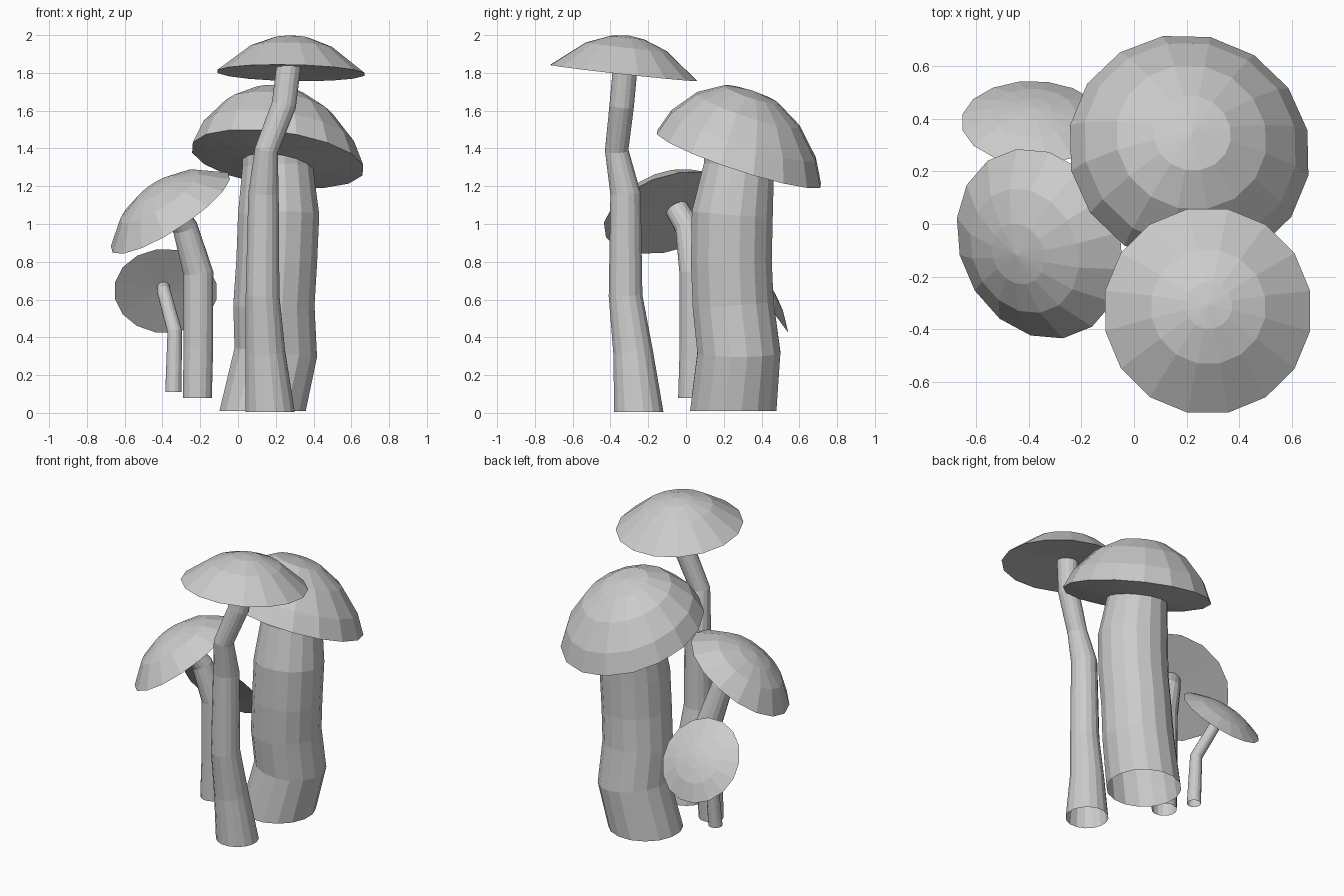
import bpy
from math import cos, sin, pi
from mathutils import Vector

if "Cube" in bpy.data.objects:
    bpy.data.objects.remove(bpy.data.objects["Cube"])

UP = Vector((0, 0, 1))
SIDES = 16


def ring(center, radius, normal):
    """Circle of points perpendicular to normal, flat side facing each axis."""
    turn = UP.rotation_difference(Vector(normal))
    points = []
    for i in range(SIDES):
        a = (i + 0.5) * 2 * pi / SIDES
        points.append(Vector(center) + turn @ Vector((radius * cos(a), radius * sin(a), 0)))
    return points


def skin(name, rings, start=None, end=None):
    """Join rings with quads; optional fan points close either end."""
    verts = [p for r in rings for p in r]
    faces = []
    last = (len(rings) - 1) * SIDES
    for i in range(SIDES):
        j = (i + 1) % SIDES
        for k in range(0, last, SIDES):
            faces.append((k + i, k + j, k + SIDES + j, k + SIDES + i))
    if start is not None:
        verts.append(start)
        faces += [((i + 1) % SIDES, i, len(verts) - 1) for i in range(SIDES)]
    if end is not None:
        verts.append(end)
        faces += [(last + i, last + (i + 1) % SIDES, len(verts) - 1) for i in range(SIDES)]
    mesh = bpy.data.meshes.new(name)
    mesh.from_pydata(verts, [], faces)
    obj = bpy.data.objects.new(name, mesh)
    bpy.context.collection.objects.link(obj)
    return obj


def stem(name, path):
    """Open tube through (x, y, z, radius) points, level at the base."""
    pts = [Vector(p[:3]) for p in path]
    rings = []
    for i, p in enumerate(path):
        before, after = pts[max(i - 1, 0)], pts[min(i + 1, len(pts) - 1)]
        rings.append(ring(pts[i], p[3], (after - before).normalized() if i else UP))
    skin(name, rings)


def cap(name, center, normal, profile, top, hollow=0.0, lean=(0, 0, 0)):
    """Dome from (radius, height) rings, rim first; lean shifts the crown sideways."""
    n = Vector(normal).normalized()
    c = Vector(center)
    shift = Vector(lean)
    rings = [ring(c + n * h + shift * (h / top), r, n) for r, h in profile]
    skin(name, rings, c + n * hollow, c + n * top + shift)


# Tall slender mushroom at the front
stem("tall_stem", [(.17, -.25, .005, .133), (.145, -.28, .32, .107), (.13, -.32, .62, .091),
                   (.135, -.32, 1.16, .082), (.15, -.367, 1.39, .063), (.243, -.34, 1.63, .066),
                   (.27, -.32, 1.85, .066)])
cap("tall_cap", (.28, -.33, 1.80), (.02, .11, 1),
    [(.397, 0), (.22, .138), (.09, .188)], .2, .035)

# Thick mushroom at the back right
stem("thick_stem", [(.13, .25, .01, .233), (.2, .28, .32, .224), (.19, .25, .57, .219),
                    (.205, .24, .8, .218), (.215, .245, 1.05, .219), (.21, .28, 1.3, .19),
                    (.21, .28, 1.37, .188)])
cap("thick_cap", (.21, .28, 1.345), (.14, .33, 1),
    [(.464, 0), (.41, .13), (.29, .275), (.15, .362)], .385, -.06, (-.04, -.05, 0))

# Medium leaning mushroom at the left
stem("leaning_stem", [(-.215, .035, .08, .078), (-.21, .045, .35, .08), (-.21, .045, .74, .081),
                      (-.28, .01, .98, .068), (-.34, -.05, 1.08, .062)])
cap("leaning_cap", (-.358, -.075, 1.06), (-.53, -.25, .81),
    [(.374, 0), (.245, .108), (.12, .155)], .172, .01)

# Small mushroom at the back left
stem("small_stem", [(-.342, .17, .11, .044), (-.335, .2, .43, .039), (-.395, .34, .65, .036),
                    (-.395, .38, .665, .034)])
cap("small_cap", (-.383, .385, .645), (.01, .815, .58),
    [(.274, 0), (.16, .045), (.07, .062)], .068, .01)
